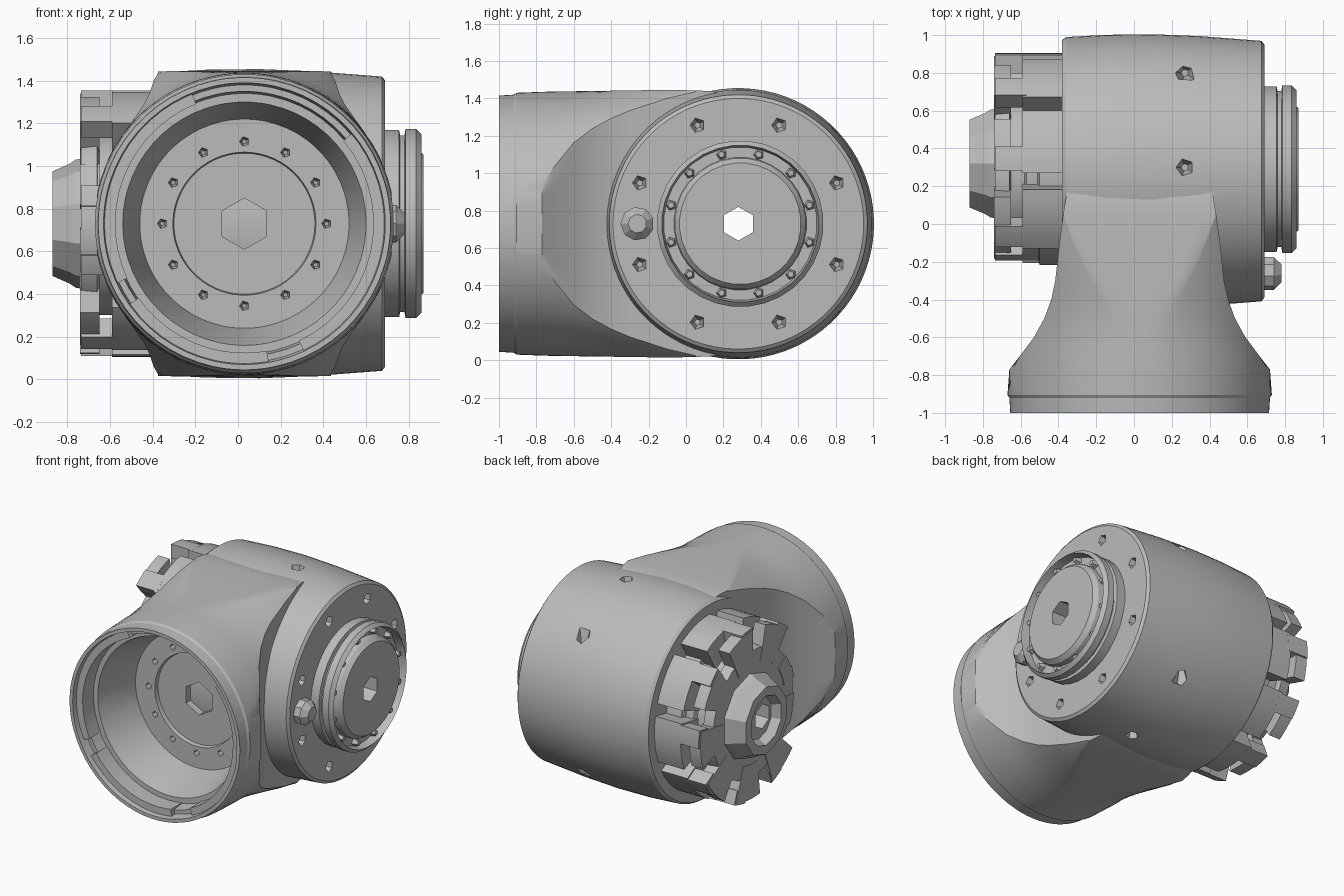
import bpy, bmesh
from math import sin, cos, acos, asin, pi, radians

old = bpy.data.objects.get("Cube")
if old:
    bpy.data.objects.remove(old)

grey = bpy.data.materials.new("housing grey")
grey.use_nodes = True
COLOUR = (0.5, 0.5, 0.5, 1)
grey.diffuse_color = COLOUR
shader = grey.node_tree.nodes["Principled BSDF"]
shader.inputs["Base Color"].default_value = COLOUR
shader.inputs["Roughness"].default_value = 0.6

CX, CY, CZ = 0.03, 0.28, 0.73
MID = (CX, CY, CZ)


def place(axis, t, r, a, c=MID):
    """Point at distance t along an axis, radius r and angle a around it."""
    u, v = r * cos(a), r * sin(a)
    return {"x": (t, c[1] + u, c[2] + v),
            "y": (c[0] + u, t, c[2] + v),
            "z": (c[0] + u, c[1] + v, t)}[axis]


def loft(name, rings):
    """Closed solid through rings of equal point count."""
    bm = bmesh.new()
    loops = [[bm.verts.new(p) for p in ring] for ring in rings]
    n = len(loops[0])
    for a, b in zip(loops, loops[1:]):
        for i in range(n):
            j = (i + 1) % n
            bm.faces.new((a[i], a[j], b[j], b[i]))
    bm.faces.new(loops[0])
    bm.faces.new(loops[-1])
    bmesh.ops.recalc_face_normals(bm, faces=bm.faces)
    mesh = bpy.data.meshes.new(name)
    bm.to_mesh(mesh)
    bm.free()
    mesh.materials.append(grey)
    ob = bpy.data.objects.new(name, mesh)
    bpy.context.collection.objects.link(ob)
    return ob


def lathe(name, axis, profile, c=MID, n=48):
    return loft(name, [[place(axis, t, r, 2 * pi * (i + 0.5) / n, c) for i in range(n)]
                       for t, r in profile])


def arc_block(name, axis, t0, t1, r0, r1, start, end, steps=6):
    rings = []
    for s in range(steps + 1):
        a = radians(start + (end - start) * s / steps)
        rings.append([place(axis, t, r, a) for t, r in ((t0, r0), (t1, r0), (t1, r1), (t0, r1))])
    return loft(name, rings)


def activate(ob):
    bpy.ops.object.select_all(action="DESELECT")
    ob.select_set(True)
    bpy.context.view_layer.objects.active = ob


def cut(ob, cutters):
    activate(ob)
    for c in cutters:
        c.hide_render = True
        mod = ob.modifiers.new("cut", "BOOLEAN")
        mod.operation, mod.solver, mod.object = "DIFFERENCE", "EXACT", c
        bpy.ops.object.modifier_apply(modifier=mod.name)
        bpy.data.objects.remove(c)


def bore():
    return lathe("bore_cutter", "x", [(-1, 0.09), (1, 0.09)], n=6)


def pit(axis, t0, t1, r, c):
    return lathe("pit_cutter", axis, [(t0, r), (t1, r * 0.35)], c, 5)


# Rear barrel across the body, with flange bolt pits and top and bottom pits
barrel = lathe("barrel_housing", "x",
               [(-0.38, 0.695), (-0.36, 0.71), (-0.15, 0.722), (0.1, 0.725), (0.35, 0.715),
                (0.675, 0.69), (0.69, 0.67)], n=80)
pits = [bore()]
for k in range(8):
    p = place("x", 0, 0.57, radians(22.5 + 45 * k))
    pits.append(pit("x", 0.72, 0.62, 0.05, p))
for y in (0.3, 0.8):
    top = 0.73 if y < 0.5 else 0.5
    for s in (1, -1):
        pits.append(pit("z", CZ + s * (top + 0.03), CZ + s * (top - 0.1), 0.06, (0.27, y, 0)))
cut(barrel, pits)

# Front socket: round mouth narrowing to a flat-sided neck
# Each station is y, radius, half width and bulge towards a square section
outer = [(-1, 0.685, 1, 1), (-0.92, 0.69, 1, 1), (-0.905, 0.70, 1, 1), (-0.77, 0.705, 0.69, 1),
         (-0.7, 0.707, 0.635, 1), (-0.6, 0.708, 0.56, 1), (-0.5, 0.71, 0.505, 1.01),
         (-0.4, 0.711, 0.468, 1.03), (-0.3, 0.713, 0.447, 1.055), (-0.1, 0.715, 0.425, 1.11),
         (0.05, 0.713, 0.405, 1.15), (0.14, 0.708, 0.39, 1.15), (0.24, 0.68, 0.37, 1.15)]
inner = [(-0.49, 0.33), (-0.52, 0.335), (-0.52, 0.49), (-0.6, 0.505), (-0.84, 0.57),
         (-0.84, 0.61), (-0.93, 0.62), (-0.93, 0.65), (-1, 0.66)]


def section(y, r, w, k):
    """Circle cut by flat sides and a flat top, with points on the cut corners."""
    top = min(asin(1 / k), 1.35)
    side = min(max(acos(min(1, w / (k * r))), 0.3), top - 0.02)
    quarter = []
    for a, b, n in ((0, side, 10), (side, top, 10), (top, pi / 2, 5)):
        quarter += [a + (b - a) * i / n for i in range(n)]
    half = quarter + [pi / 2] + [pi - a for a in reversed(quarter[1:])]
    ring = []
    for a in half + [a + pi for a in half]:
        x, z = k * r * cos(a), k * r * sin(a)
        ring.append((CX + max(-w, min(w, x)), y, CZ + max(-r, min(r, z))))
    return ring


neck = loft("front_socket", [section(t, r, 1, 1) for t, r in inner] + [section(*s) for s in outer])
holes = [bore(), lathe("hub_cutter", "y", [(-0.8, 0.12), (-0.15, 0.12)], n=6)]
for k in range(12):
    holes.append(pit("y", -0.55, -0.46, 0.03, place("y", 0, 0.385, radians(30 * k))))
cut(neck, holes)

# Raised ledges inside the mouth
for i, (a, b) in enumerate(((112, 205), (215, 280), (295, 400))):
    arc_block(f"mouth_ledge_{i + 1}", "y", -0.965, -0.83, 0.605, 0.67, a, b, 14)

# Output hub on the left side
RING = (CX, 0.29, CZ)
output = lathe("output_ring", "x",
               [(0.65, 0.44), (0.755, 0.44), (0.76, 0.415), (0.78, 0.415), (0.785, 0.445),
                (0.835, 0.445), (0.86, 0.42), (0.80, 0.41), (0.80, 0.355), (0.84, 0.35),
                (0.87, 0.325)], RING, 32)
cut(output, [bore()])
for k in range(12):
    lathe(f"ring_stud_{k + 1}", "x", [(0.79, 0.032), (0.84, 0.018)],
          place("x", 0, 0.383, radians(30 * k + 15), RING), 5)
lathe("locating_knob", "x", [(0.66, 0.09), (0.74, 0.09), (0.78, 0.05)], (0, -0.26, CZ), 9)

# Finned drive on the right side
core = lathe("drive_core", "x", [(-0.34, 0.5), (-0.5, 0.5), (-0.51, 0.46), (-0.57, 0.46),
                                 (-0.58, 0.43), (-0.65, 0.43), (-0.66, 0.47), (-0.735, 0.46)],
             n=28)
cut(core, [bore()])
hub = lathe("drive_hub", "x", [(-0.7, 0.31), (-0.76, 0.30), (-0.79, 0.28), (-0.87, 0.245),
                               (-0.87, 0.18), (-0.81, 0.15)], (0, 0.32, CZ), 10)
cut(hub, [bore()])
for k in range(9):
    mid = 75 + 40 * k
    tip = 0.48 if cos(radians(mid)) < -0.8 else 0.625
    arc_block(f"drive_fin_{k + 1}", "x", -0.34, -0.59, 0.4, tip, mid - 16, mid + 16)
    arc_block(f"fin_rib_{k + 1}", "x", -0.57, -0.735, tip - 0.1, tip, mid + 3, mid + 15)
    arc_block(f"fin_cap_{k + 1}", "x", -0.65, -0.74, 0.36, tip - 0.015, mid - 12, mid + 14)

# Smooth the round surfaces and keep the edges crisp
for ob in list(bpy.context.scene.objects):
    if ob.type == "MESH" and grey.name in ob.data.materials:
        activate(ob)
        bpy.ops.object.shade_smooth_by_angle(angle=radians(28))
